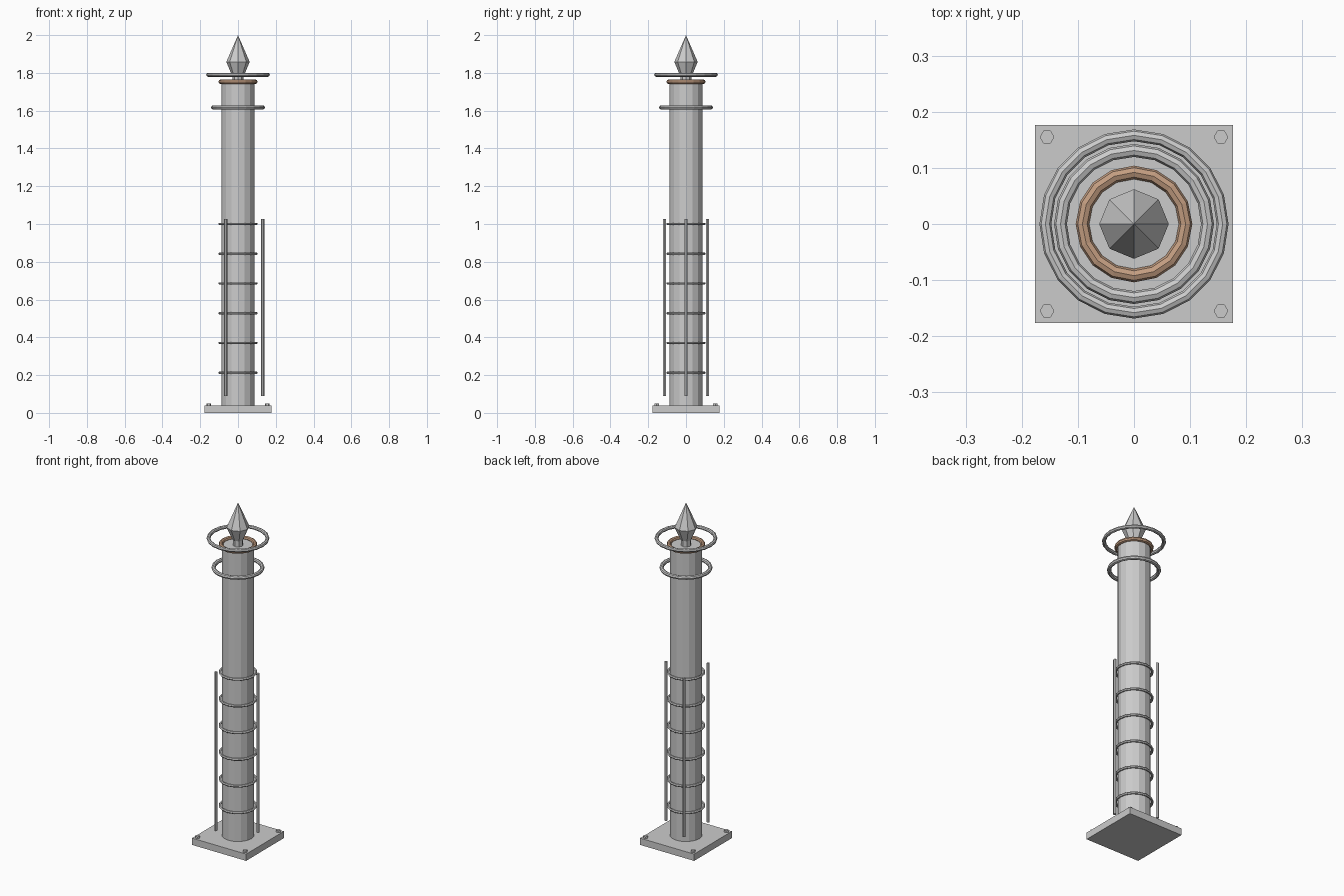
import bpy, bmesh
from math import cos, sin, tau

if "Cube" in bpy.data.objects:
    bpy.data.objects.remove(bpy.data.objects["Cube"])


def make(name, bm):
    bmesh.ops.recalc_face_normals(bm, faces=bm.faces)
    me = bpy.data.meshes.new(name)
    bm.to_mesh(me)
    bm.free()
    ob = bpy.data.objects.new(name, me)
    bpy.context.collection.objects.link(ob)
    return ob


def lathe(name, profile, sides, x=0, y=0):
    """Faceted solid from (radius, z) pairs, first corner on +x; radius 0 makes a tip."""
    bm = bmesh.new()
    rings = []
    for r, z in profile:
        n = sides if r else 1
        rings.append([bm.verts.new((x + r * cos(tau * i / n), y + r * sin(tau * i / n), z))
                      for i in range(n)])
    for a, b in zip(rings, rings[1:]):
        for i in range(sides):
            j = (i + 1) % sides
            bm.faces.new((a[i], a[j], b[0]) if len(b) == 1 else (a[i], a[j], b[j], b[i]))
    for ring in (rings[0], rings[-1]):
        if len(ring) > 1:
            bm.faces.new(ring)
    return make(name, bm)


def hoop(name, major, minor, z, sides=20, tube=6):
    bm = bmesh.new()
    grid = [[bm.verts.new(((major + minor * cos(tau * k / tube)) * cos(tau * i / sides),
                           (major + minor * cos(tau * k / tube)) * sin(tau * i / sides),
                           z + minor * sin(tau * k / tube)))
             for k in range(tube)] for i in range(sides)]
    for i in range(sides):
        for k in range(tube):
            a, b = grid[i], grid[(i + 1) % sides]
            m = (k + 1) % tube
            bm.faces.new((a[k], b[k], b[m], a[m]))
    return make(name, bm)


# Base plate with corner bolts
bm = bmesh.new()
bmesh.ops.create_cube(bm, size=1)
for v in bm.verts:
    v.co = (v.co.x * 0.353, v.co.y * 0.353, (v.co.z + 0.5) * 0.04)
make("base_plate", bm)
for sx in (-1, 1):
    for sy in (-1, 1):
        lathe("base_bolt", [(0.013, 0.035), (0.013, 0.051)], 6, sx * 0.155, sy * 0.155)

# Column
lathe("column", [(0.088, 0.04), (0.088, 1.75)], 16)

# Reinforcing hoops and three upright rods
for i in range(6):
    hoop("lower_hoop", 0.097, 0.007, 0.213 + i * 0.1575, 16)
for i in range(3):
    a = tau * i / 3
    lathe("upright_rod", [(0.009, 0.09), (0.009, 1.027)], 6, 0.131 * cos(a), 0.131 * sin(a))

# Upper rings and copper collar
hoop("upper_ring", 0.131, 0.0115, 1.617, 20, 8)
hoop("crown_ring", 0.158, 0.0105, 1.79, 20, 8)
collar = hoop("copper_collar", 0.092, 0.012, 1.753, 16, 8)
mat = bpy.data.materials.new("copper")
mat.diffuse_color = (0.55, 0.34, 0.22, 1)
mat.use_nodes = True
mat.node_tree.nodes["Principled BSDF"].inputs["Base Color"].default_value = mat.diffuse_color
collar.data.materials.append(mat)

# Neck and spear finial
lathe("finial_neck", [(0.028, 1.74), (0.028, 1.80)], 8)
lathe("finial", [(0.031, 1.785), (0.062, 1.858), (0, 2.0)], 8)
